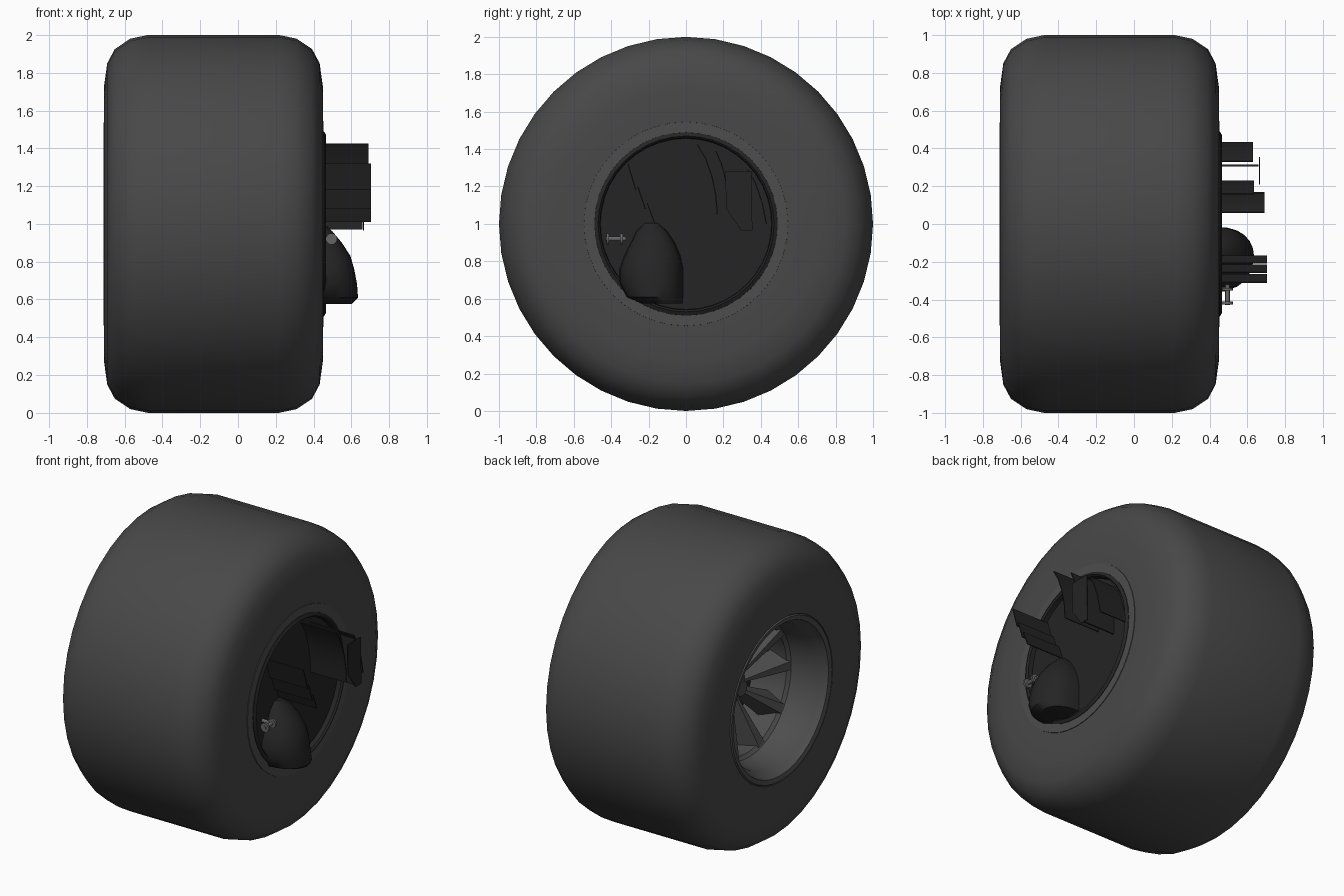
import bpy, bmesh, math
from mathutils import Vector, Matrix

if "Cube" in bpy.data.objects:
    bpy.data.objects.remove(bpy.data.objects["Cube"])


def mat(name, v):
    m = bpy.data.materials.new(name)
    m.diffuse_color = (v, v, v, 1)
    m.use_nodes = True
    m.node_tree.nodes["Principled BSDF"].inputs["Base Color"].default_value = m.diffuse_color
    return m


RUBBER = mat("tyre rubber", 0.065)
RIM = mat("rim grey", 0.075)
CARBON = mat("carbon black", 0.018)
METAL = mat("bolt metal", 0.13)


def finish(name, bm, m, smooth=None):
    bmesh.ops.recalc_face_normals(bm, faces=bm.faces)
    me = bpy.data.meshes.new(name)
    bm.to_mesh(me)
    bm.free()
    me.materials.append(m)
    ob = bpy.data.objects.new(name, me)
    bpy.context.collection.objects.link(ob)
    if smooth:
        bpy.ops.object.select_all(action='DESELECT')
        bpy.context.view_layer.objects.active = ob
        ob.select_set(True)
        bpy.ops.object.shade_smooth_by_angle(angle=math.radians(smooth))
    return ob


def revolve(name, profile, m, n=40, closed=True, smooth=35):
    """Spin (x, radius) points around the wheel axle (x axis, z = 1)."""
    bm = bmesh.new()
    rings = []
    for i in range(n):
        a = 2 * math.pi * i / n
        rings.append([bm.verts.new((x, r * math.sin(a), 1 + r * math.cos(a))) for x, r in profile])
    k = len(profile)
    for i in range(n):
        p, q = rings[i], rings[(i + 1) % n]
        for j in range(k if closed else k - 1):
            h = (j + 1) % k
            bm.faces.new((p[j], p[h], q[h], q[j]))
    bmesh.ops.remove_doubles(bm, verts=bm.verts, dist=1e-5)
    return finish(name, bm, m, smooth)


def plate(name, yz, x0, x1, t=0.006):
    """Thin vane: a (y, z) path swept from x0 to x1."""
    bm = bmesh.new()
    cols = []
    for i, (y, z) in enumerate(yz):
        a, b = yz[max(i - 1, 0)], yz[min(i + 1, len(yz) - 1)]
        nrm = Vector((b[1] - a[1], a[0] - b[0])).normalized() * t / 2
        cols.append([bm.verts.new((x, y + s * nrm.x, z + s * nrm.y))
                     for x, s in ((x0, 1), (x1, 1), (x1, -1), (x0, -1))])
    for p, q in zip(cols, cols[1:]):
        for j in range(4):
            bm.faces.new((p[j], p[(j + 1) % 4], q[(j + 1) % 4], q[j]))
    bm.faces.new(cols[0])
    bm.faces.new(cols[-1])
    return finish(name, bm, CARBON, 30)


# tyre: half shoulder profile mirrored about its middle plane
half = [(0.578, 0.545), (0.58, 0.72), (0.562, 0.85), (0.522, 0.925), (0.44, 0.98), (0.345, 1.0)]
mid = -0.13
tyre = [(mid + x, r) for x, r in half] + [(mid - x, r) for x, r in reversed(half)]
tyre += [(-0.68, 0.52), (0.42, 0.52)]
revolve("tyre", tyre, RUBBER)

# rim barrel with stepped outer bowl
revolve("rim", [(-0.70, 0.545), (-0.712, 0.535), (-0.705, 0.505), (-0.66, 0.49), (-0.63, 0.465),
                (-0.47, 0.445), (-0.45, 0.425), (-0.30, 0.42), (0.42, 0.48), (0.452, 0.49),
                (0.452, 0.545), (0.40, 0.55), (-0.65, 0.55)], RIM)

# inner black lip and brake duct face
revolve("duct_lip", [(0.40, 0.495), (0.455, 0.49), (0.466, 0.47), (0.455, 0.46), (0.40, 0.455)], CARBON)
revolve("duct_face", [(0.425, 0), (0.425, 0.465), (0.38, 0.465), (0.38, 0)], CARBON, closed=False)
revolve("brake_drum", [(-0.22, 0), (-0.22, 0.40), (0.37, 0.44), (0.37, 0)], CARBON, closed=False)

# hub
revolve("hub", [(-0.42, 0), (-0.42, 0.05), (-0.38, 0.06), (-0.36, 0.11), (-0.24, 0.13), (-0.24, 0)],
        RIM, n=24, closed=False)

# ridged spokes widening towards the rim
bm = bmesh.new()
N = 10
for i in range(N):
    rot = Matrix.Rotation(2 * math.pi * (i + 0.5) / N, 3, 'X')
    ends = []
    for r, w, x, d in ((0.09, 0.022, -0.36, 0.10), (0.435, 0.085, -0.47, 0.13)):
        pts = [(x, -w * 0.35, r), (x, w * 0.35, r), (x + d, w, r), (x + d, -w, r)]
        ends.append([bm.verts.new(rot @ Vector(p) + Vector((0, 0, 1))) for p in pts])
    p, q = ends
    for j in range(4):
        bm.faces.new((p[j], p[(j + 1) % 4], q[(j + 1) % 4], q[j]))
    bm.faces.new(p)
    bm.faces.new(q)
finish("spokes", bm, RIM)

# domed cooling scoop: stacked half-round sections (z, y min, y max, x peak)
sections = [(0.575, -0.24, -0.015, 0.60), (0.61, -0.32, -0.015, 0.635), (0.68, -0.355, -0.015, 0.63),
            (0.76, -0.355, -0.015, 0.615), (0.83, -0.33, -0.03, 0.595), (0.90, -0.295, -0.06, 0.55),
            (0.96, -0.265, -0.10, 0.50), (1.005, -0.22, -0.15, 0.45)]
bm = bmesh.new()
rows = []
for z, y0, y1, xp in sections:
    row = []
    for j in range(13):
        a = math.pi * j / 12
        row.append(bm.verts.new((0.42 + (xp - 0.42) * math.sin(a) ** 0.75,
                                 (y0 + y1) / 2 - (y1 - y0) / 2 * math.cos(a), z)))
    rows.append(row)
for p, q in zip(rows, rows[1:]):
    for j in range(12):
        bm.faces.new((p[j], p[j + 1], q[j + 1], q[j]))
bm.faces.new(rows[0])
bm.faces.new(rows[-1])
finish("cooling_scoop", bm, CARBON, 40)

# three stepped front vanes
for i, (a, b) in enumerate([((-0.31, 1.32), (-0.268, 1.18)), ((-0.257, 1.20), (-0.218, 1.08)),
                            ((-0.207, 1.11), (-0.17, 1.01))]):
    plate("front_vane_%d" % (i + 1), [a, b], 0.42, 0.705)

# curved rear vanes
plate("rear_vane_large", [(0.06, 1.425), (0.105, 1.35), (0.14, 1.25), (0.16, 1.15), (0.167, 1.05)], 0.42, 0.69)
plate("rear_vane_small", [(0.16, 1.39), (0.19, 1.32), (0.215, 1.22), (0.228, 1.15)], 0.42, 0.635)
plate("rear_vane_outer", [(0.33, 1.29), (0.37, 1.22), (0.405, 1.12), (0.43, 1.0)], 0.42, 0.63)
plate("winglet_support", [(0.31, 1.28), (0.31, 0.97)], 0.42, 0.66, 0.01)

# end plate of the rear winglet
bm = bmesh.new()
out = [(0.21, 1.28), (0.35, 1.28), (0.355, 0.965), (0.295, 0.965), (0.215, 1.08)]
f = bm.faces.new([bm.verts.new((0.662, y, z)) for y, z in out])
ext = bmesh.ops.extrude_face_region(bm, geom=[f])
bmesh.ops.translate(bm, verts=[v for v in ext["geom"] if isinstance(v, bmesh.types.BMVert)], vec=(0.006, 0, 0))
finish("winglet_end_plate", bm, CARBON)

# spool-shaped bolt along y
bm = bmesh.new()
for y, r, h in ((-0.375, 0.012, 0.11), (-0.345, 0.03, 0.014), (-0.418, 0.03, 0.014)):
    bmesh.ops.create_cone(bm, cap_ends=True, segments=16, radius1=r, radius2=r, depth=h,
                          matrix=Matrix.Translation((0.495, y, 0.92)) @ Matrix.Rotation(math.pi / 2, 4, 'X'))
for y in (-0.345,):
    bmesh.ops.create_cone(bm, cap_ends=True, segments=12, radius1=0.012, radius2=0.012, depth=0.09,
                          matrix=Matrix.Translation((0.455, y, 0.92)) @ Matrix.Rotation(math.pi / 2, 4, 'Y'))
finish("duct_bolt", bm, METAL, 40)
